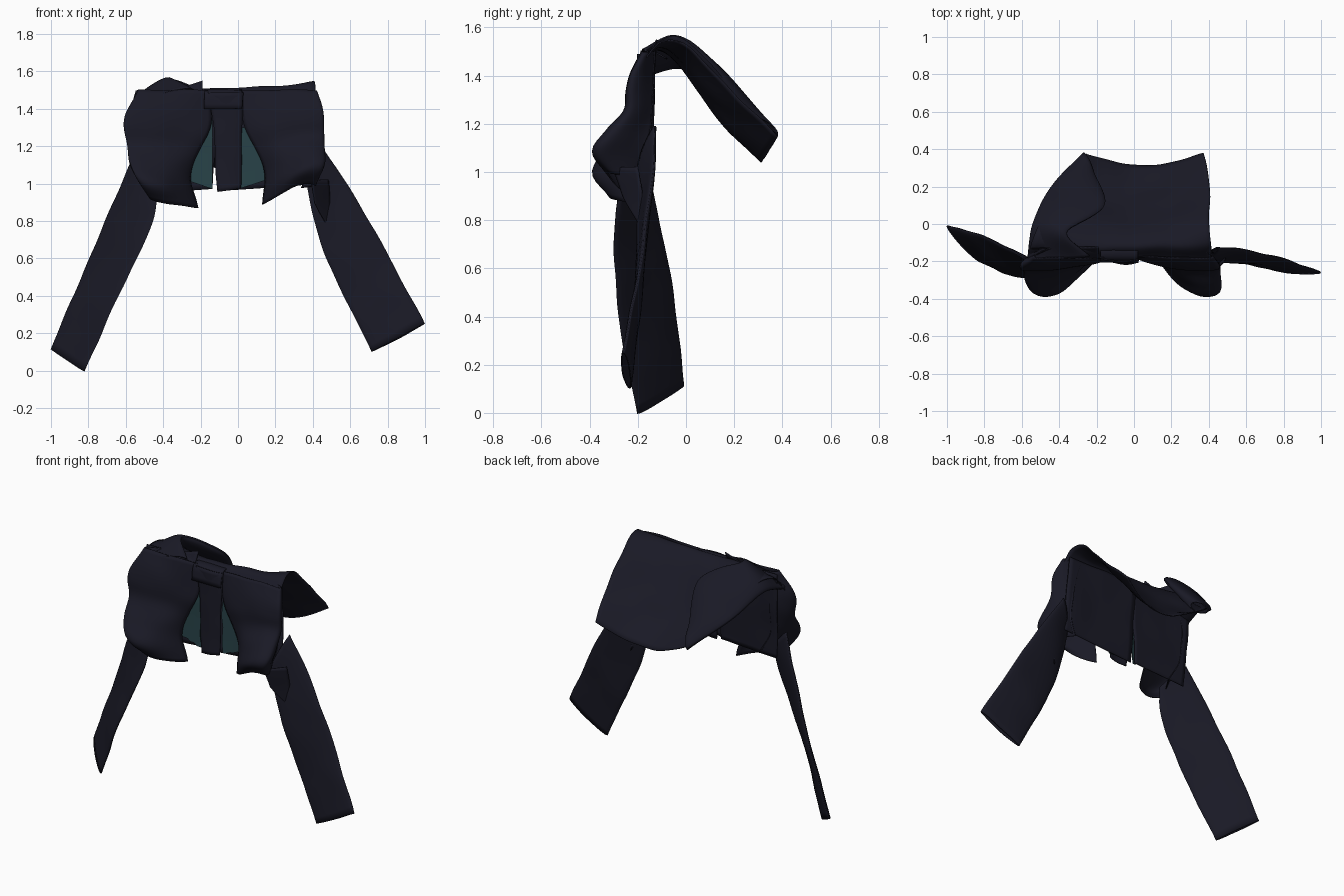
import bpy
from math import sin, cos, pi
from mathutils import Vector, noise

default_cube = bpy.data.objects.get("Cube")
if default_cube:
    bpy.data.objects.remove(default_cube)


def make_material(name, rgb):
    material = bpy.data.materials.new(name)
    material.use_nodes = True
    colour = (*rgb, 1)
    material.diffuse_color = colour
    shader = material.node_tree.nodes["Principled BSDF"]
    shader.inputs["Base Color"].default_value = colour
    shader.inputs["Roughness"].default_value = 0.9
    return material


navy = make_material("dark navy cloth", (0.01, 0.01, 0.019))
teal = make_material("dark teal lining", (0.022, 0.056, 0.066))


def along(t, values):
    """Smooth interpolation through evenly spaced numbers or vectors."""
    last = len(values) - 1
    place = min(max(t, 0), 1) * last
    i = min(int(place), last - 1)
    f = place - i
    a, b = values[i], values[i + 1]
    before = values[i - 1] if i > 0 else a * 2 - b
    after = values[i + 2] if i + 2 <= last else b * 2 - a
    slope_a, slope_b = (b - before) * 0.5, (after - a) * 0.5
    return (a * (2 * f**3 - 3 * f**2 + 1) + b * (3 * f**2 - 2 * f**3)
            + slope_a * (f**3 - 2 * f**2 + f) + slope_b * (f**3 - f**2))


def cloth(name, surface, columns, rows, material=navy, crumple=0.01, smooth=True):
    """Sheet of cloth from a surface function of u (across) and v (down)."""
    verts, faces = [], []
    for j in range(rows + 1):
        for i in range(columns + 1):
            p = Vector(surface(i / columns, j / rows))
            verts.append(p + noise.noise_vector(p * 6) * crumple)
    width = columns + 1
    for j in range(rows):
        for i in range(columns):
            k = j * width + i
            faces.append((k, k + 1, k + width + 1, k + width))
    mesh = bpy.data.meshes.new(name)
    mesh.from_pydata(verts, [], faces)
    mesh.materials.append(material)
    obj = bpy.data.objects.new(name, mesh)
    bpy.context.collection.objects.link(obj)
    thickness = obj.modifiers.new("cloth thickness", "SOLIDIFY")
    thickness.thickness = 0.006
    thickness.offset = 0
    if smooth:
        bpy.ops.object.select_all(action="DESELECT")
        obj.select_set(True)
        bpy.context.view_layer.objects.active = obj
        bpy.ops.object.shade_smooth_by_angle(angle=pi / 4)
    return obj


def flat_tube(name, outer, inner, half_thickness):
    """Flattened tube whose two creases follow the outer and inner paths."""
    outer = [Vector(p) for p in outer]
    inner = [Vector(p) for p in inner]

    def surface(u, v):
        a, b = along(v, outer), along(v, inner)
        run = along(min(v + 0.05, 1), outer) - along(max(v - 0.05, 0), outer)
        normal = (a - b).cross(run).normalized()
        angle = 2 * pi * u
        return (a + b) / 2 + (a - b) / 2 * cos(angle) + normal * half_thickness * sin(angle)

    return cloth(name, surface, 24, 28, crumple=0.006)


def front_panel(name, outer, inner, hem):
    """Front half of the garment, wrapping round the side to the back."""
    across = (0.25, 0.04, 0.0, 0.2, 0.48, 0.75, 1.0)
    bulge = (0.0, 0.04, 0.06, 0.07, 0.14, 0.19, 0.12)

    def surface(u, v):
        a, b = along(v, outer), along(v, inner)
        x = a + (b - a) * along(u, across)
        y = -0.13 - 0.02 * v - 0.05 * min(1, 3 * u) - along(v, bulge) * max(sin(pi * u), 0)**0.85
        z = 1.5 + (along(u, hem) - 1.5) * v
        return x, y, z

    return cloth(name, surface, 32, 28)


def back_layer(name, x_top, x_low, z_low):
    """Inner sheet hanging behind a front panel."""
    def surface(u, v):
        x = along(u, x_top) * (1 - v) + along(u, x_low) * v
        return x, -0.13 - 0.03 * v, 1.5 + (along(u, z_low) - 1.5) * v

    return cloth(name, surface, 16, 20, crumple=0.006)


# Back of the garment, draped over the top and flared out behind
def drape(u, v):
    left = along(v, (0.41, 0.41, 0.4, 0.4, 0.37))
    right = along(v, (-0.57, -0.55, -0.5, -0.42, -0.26))
    sag = sin(pi * u)
    shoulder_drop = 0.07 * (1 - u)**5 * (1 - v)
    x = right + (left - right) * u
    y = along(v, (-0.18, -0.1, 0.02, 0.19, 0.38)) - 0.07 * sag * v
    z = along(v, (1.46, 1.54, 1.51, 1.33, 1.15)) - sag * along(v, (0.0, 0.03, 0.08, 0.11, 0.11))
    return x, y, z - shoulder_drop


cloth("back_drape", drape, 32, 32)

# Folded cloth lying over the right shoulder
flat_tube("shoulder_fold",
          [(-0.57, -0.2, 1.4), (-0.54, 0, 1.43), (-0.44, 0.2, 1.3), (-0.27, 0.38, 1.14)],
          [(-0.24, -0.17, 1.5), (-0.36, -0.04, 1.56), (-0.16, 0.1, 1.45), (-0.22, 0.28, 1.22)],
          0.03)

# Front panels
front_panel("right_front_panel",
            (-0.53, -0.6, -0.59, -0.56, -0.47),
            (-0.16, -0.14, -0.2, -0.255, -0.215),
            (0.96, 0.93, 0.9, 0.88, 0.87))
front_panel("left_front_panel",
            (0.41, 0.45, 0.455, 0.46, 0.41),
            (0.02, 0.02, 0.09, 0.145, 0.13),
            (0.98, 0.99, 1.0, 0.95, 0.89))

# Inner layers behind the panels
back_layer("right_back_layer", (-0.55, -0.09), (-0.53, -0.135), (0.95, 0.97))
back_layer("left_back_layer", (-0.12, 0.4), (-0.105, 0.43), (0.96, 1.0))


# Lining pleats showing in the openings, with a slanted lower edge
def lining(name, x_inner, x_outer, z_top, z_low):
    def surface(u, v):
        pleat = 0.006 * (-1) ** round(6 * u + 4 * v)
        hem = z_low + 0.05 * u
        return x_inner + (x_outer - x_inner) * u, -0.178 + pleat, z_top + (hem - z_top) * v

    cloth(name, surface, 6, 4, teal, crumple=0.003, smooth=False)


lining("right_lining", -0.135, -0.28, 1.34, 0.97)
lining("left_lining", 0.015, 0.17, 1.3, 0.975)


# Button band down the middle
def band(u, v):
    left = 0.025 - 0.01 * v
    right = along(v, (-0.16, -0.13, -0.12, -0.11))
    y = -0.19 - 0.015 * v - 0.01 * sin(pi * u)
    return right + (left - right) * u, y, 1.49 + (0.955 + 0.02 * u - 1.49) * v


cloth("button_band", band, 8, 24, crumple=0.006)


# Collar stand folded over the top of the band
def collar(u, v):
    x = -0.18 + 0.2 * u
    return x, along(v, (-0.08, -0.14, -0.19, -0.205)), along(v, (1.47, 1.5, 1.485, 1.4))


cloth("collar", collar, 10, 10, crumple=0.006)


# Pointed collar tip standing up beside the band
def collar_tip(u, v):
    return -0.33 + 0.14 * u, -0.18 + 0.06 * v, 1.44 + v * (0.06 + 0.05 * u)


cloth("collar_tip", collar_tip, 6, 6, crumple=0.005)

# Sleeves
flat_tube("right_sleeve",
          [(-0.57, -0.19, 1.12), (-0.69, -0.12, 0.84), (-0.85, -0.05, 0.47), (-1, -0.01, 0.11)],
          [(-0.43, -0.27, 0.95), (-0.47, -0.295, 0.76), (-0.65, -0.275, 0.38), (-0.82, -0.2, 0.0)],
          0.015)
flat_tube("left_sleeve",
          [(0.45, -0.13, 1.19), (0.58, -0.14, 1.0), (0.8, -0.19, 0.62), (1, -0.26, 0.25)],
          [(0.37, -0.2, 1.0), (0.44, -0.2, 0.7), (0.57, -0.205, 0.4), (0.72, -0.235, 0.1)],
          0.015)


# Loose cuff fold hanging under the left armhole
def armhole_fold(u, v):
    return 0.39 + 0.09 * u + 0.02 * v, -0.3 + 0.1 * u + 0.04 * v, 1.02 - v * (0.12 + 0.17 * u)


cloth("armhole_fold", armhole_fold, 8, 12, crumple=0.008)
